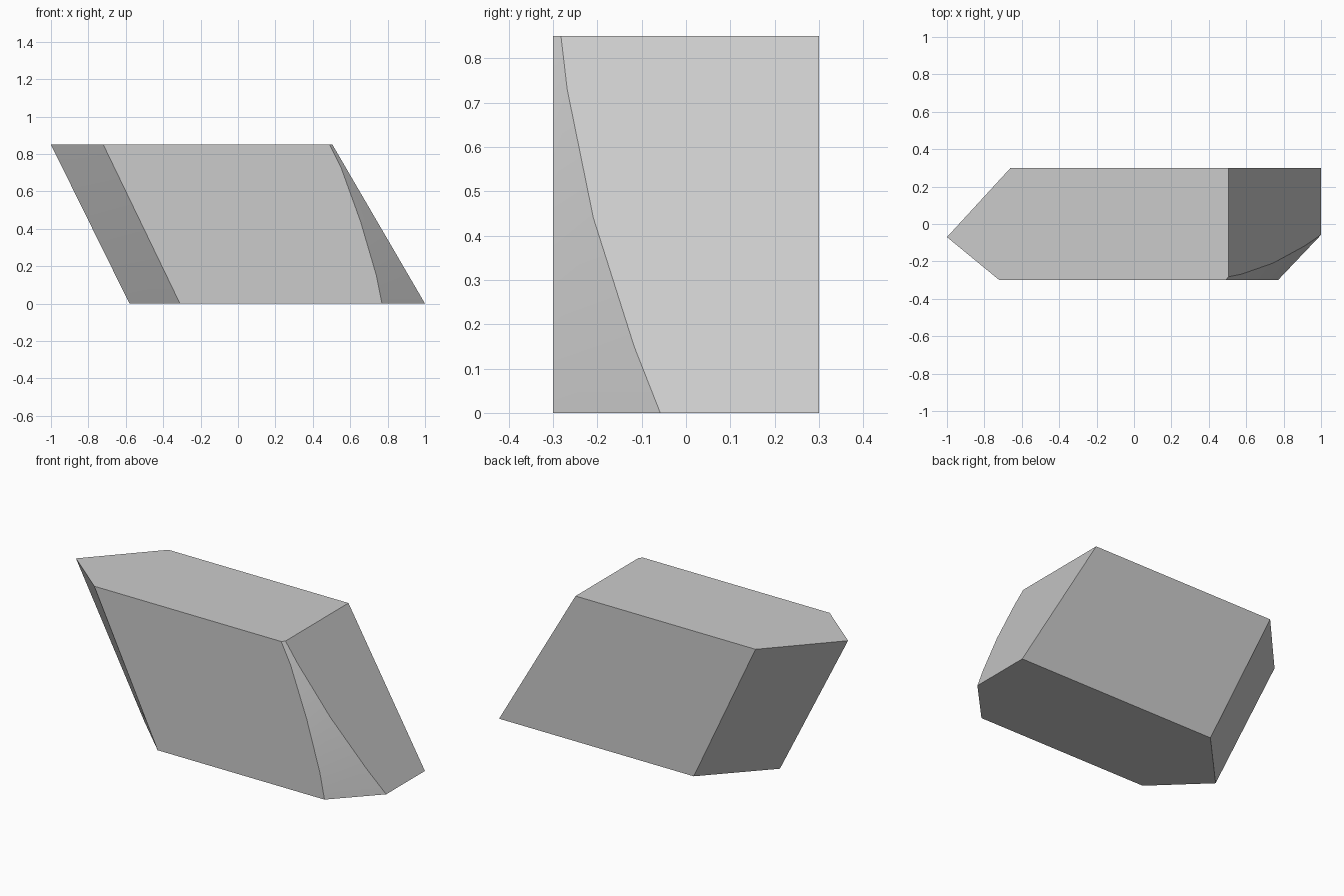
import bpy
import bmesh
from math import radians
from mathutils import Vector

cube = bpy.data.objects.get("Cube")
if cube:
    bpy.data.objects.remove(cube, do_unlink=True)

HEIGHT = 0.85
HALF_DEPTH = 0.30

# Plain grey stone
stone = bpy.data.materials.new("stone_grey")
stone.use_nodes = True
grey = (0.6, 0.6, 0.6, 1)
stone.diffuse_color = grey
stone.node_tree.nodes["Principled BSDF"].inputs["Base Color"].default_value = grey


def slant(bottom, top, z):
    """Point on a straight slanted edge at height z."""
    x, y = Vector(bottom).lerp(Vector(top), z / HEIGHT)
    return (x, y, z)


# Curved corner cut: height, x of its front edge, y of its side edge
corner_cut = [
    (0.0, 0.77, -0.058),
    (0.15, 0.74, -0.117),
    (0.44, 0.655, -0.209),
    (0.73, 0.55, -0.268),
    (HEIGHT, 0.49, -0.282),
]

bm = bmesh.new()
rings = []
for z, front_x, side_y in corner_cut:
    side_x = slant((1, 0), (0.505, 0), z)[0]
    ring = [
        slant((-0.58, -0.04), (-1, -0.07), z),
        slant((-0.31, -HALF_DEPTH), (-0.72, -HALF_DEPTH), z),
        (front_x, -HALF_DEPTH, z),
        (side_x, side_y, z),
        (side_x, HALF_DEPTH, z),
        slant((-0.26, HALF_DEPTH), (-0.66, HALF_DEPTH), z),
    ]
    rings.append([bm.verts.new(p) for p in ring])

# Walls between the rings, then the flat ends
for low, high in zip(rings, rings[1:]):
    for i in range(len(low)):
        j = (i + 1) % len(low)
        bm.faces.new((low[i], low[j], high[j], high[i]))
bm.faces.new(rings[0][::-1])
bm.faces.new(rings[-1])

# Merge flat walls into single faces
bmesh.ops.dissolve_limit(bm, angle_limit=radians(0.5), verts=bm.verts, edges=bm.edges)
bmesh.ops.recalc_face_normals(bm, faces=bm.faces)

mesh = bpy.data.meshes.new("slanted_stone_block")
bm.to_mesh(mesh)
bm.free()
mesh.materials.append(stone)
block = bpy.data.objects.new("slanted_stone_block", mesh)
bpy.context.collection.objects.link(block)

bpy.ops.object.select_all(action="DESELECT")
block.select_set(True)
bpy.context.view_layer.objects.active = block
bpy.ops.object.shade_smooth_by_angle(angle=radians(20))
